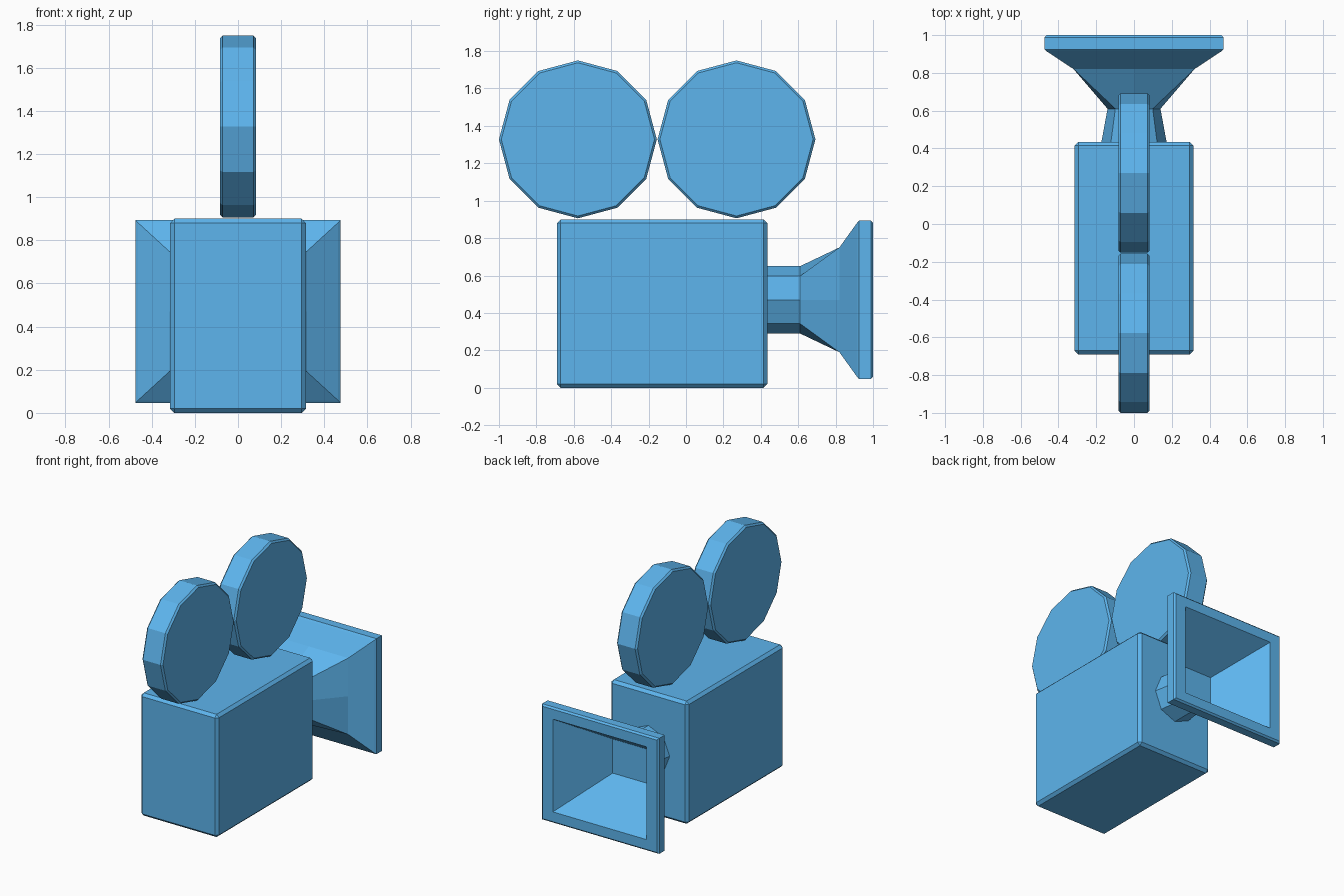
import bpy, bmesh
from math import cos, sin, pi, radians

if "Cube" in bpy.data.objects:
    bpy.data.objects.remove(bpy.data.objects["Cube"])

blue = bpy.data.materials.new("blue")
blue.diffuse_color = (0.11, 0.46, 0.85, 1)
blue.use_nodes = True
blue.node_tree.nodes["Principled BSDF"].inputs["Base Color"].default_value = blue.diffuse_color


def finish(bm, name, bevel=0.0):
    bmesh.ops.recalc_face_normals(bm, faces=bm.faces)
    mesh = bpy.data.meshes.new(name)
    bm.to_mesh(mesh)
    bm.free()
    mesh.materials.append(blue)
    ob = bpy.data.objects.new(name, mesh)
    bpy.context.collection.objects.link(ob)
    if bevel:
        mod = ob.modifiers.new("Bevel", 'BEVEL')
        mod.width = bevel
        mod.segments = 1
        mod.limit_method = 'ANGLE'
        mod.angle_limit = radians(40)
    return ob


# Camera body: chamfered box
bm = bmesh.new()
bmesh.ops.create_cube(bm, size=1)
bmesh.ops.scale(bm, vec=(0.63, 1.125, 0.90), verts=bm.verts)
bmesh.ops.translate(bm, vec=(0, -0.1275, 0.45), verts=bm.verts)
finish(bm, "camera_body", 0.02)


# Film reels: twelve-sided discs standing on the body
def reel(name, y):
    bm = bmesh.new()
    rings = [[bm.verts.new((x, y + 0.422 * cos(i * pi / 6), 1.328 + 0.422 * sin(i * pi / 6)))
              for i in range(12)] for x in (-0.083, 0.083)]
    for i in range(12):
        j = (i + 1) % 12
        bm.faces.new((rings[0][i], rings[0][j], rings[1][j], rings[1][i]))
    for r in rings:
        bm.faces.new(r)
    finish(bm, name, 0.012)


reel("front_reel", -0.578)
reel("rear_reel", 0.27)


# Lens and hood: octagonal neck lofted into a hollow rectangular hood
def section(y, w, h, square):
    pts = []
    for i in range(8):
        c, s = cos(i * pi / 4), sin(i * pi / 4)
        if square:
            k = max(abs(c), abs(s))
            c, s = c / k, s / k
        pts.append((w * c, y, 0.47 + h * s))
    return pts


profile = [
    (0.41, 0.177, 0.18, False),
    (0.61, 0.14, 0.18, False),
    (0.82, 0.32, 0.28, True),
    (0.915, 0.464, 0.412, True),
    (0.925, 0.475, 0.424, True),
    (0.988, 0.475, 0.424, True),
    (1.0, 0.463, 0.412, True),
    (1.0, 0.38, 0.34, True),
    (0.65, 0.14, 0.125, True),
]
bm = bmesh.new()
rings = [[bm.verts.new(p) for p in section(*row)] for row in profile]
for a, b in zip(rings, rings[1:]):
    for i in range(8):
        j = (i + 1) % 8
        bm.faces.new((a[i], a[j], b[j], b[i]))
bm.faces.new(rings[0])
bm.faces.new(rings[-1])
finish(bm, "lens_hood")
